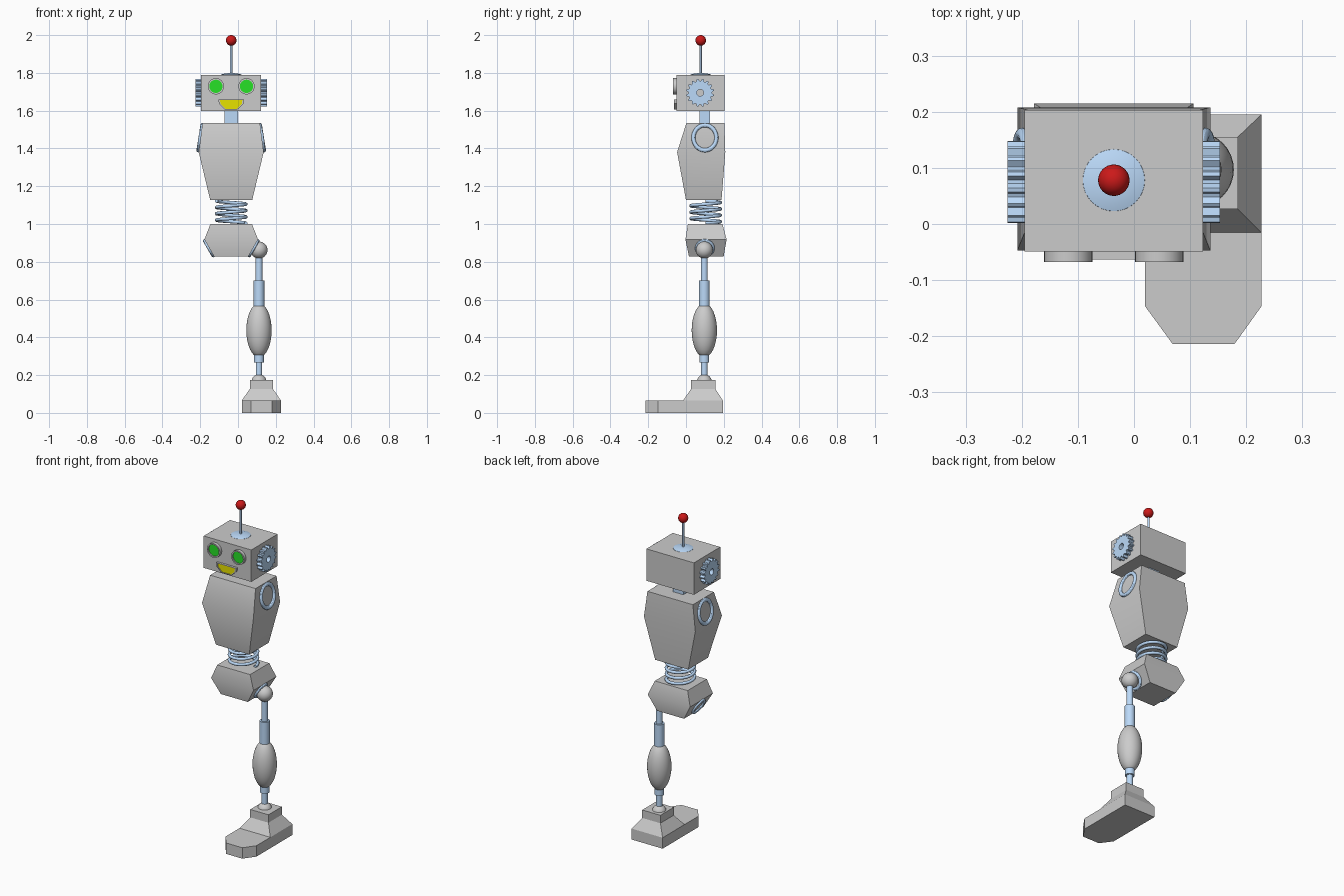
import bpy, bmesh
from math import sin, cos, pi, radians
from mathutils import Matrix, Euler, Vector

if "Cube" in bpy.data.objects:
    bpy.data.objects.remove(bpy.data.objects["Cube"])

CX, CY = -0.036, 0.10      # body axis
LX, LY = 0.111, 0.097      # leg axis


def material(name, rgb):
    m = bpy.data.materials.new(name)
    m.diffuse_color = (*rgb, 1)
    m.use_nodes = True
    m.node_tree.nodes["Principled BSDF"].inputs["Base Color"].default_value = m.diffuse_color
    return m


BLUE = material("blue", (0.50, 0.70, 0.95))
RED = material("red", (0.60, 0.01, 0.01))
GREEN = material("green", (0.02, 0.75, 0.02))
YELLOW = material("yellow", (0.80, 0.76, 0.0))


def loft(name, rings, mat=None, loc=(0, 0, 0), rot=(0, 0, 0), loop=False):
    """Skin a stack of equal-length rings; cap the ends or close into a tube."""
    bm = bmesh.new()
    vs = [[bm.verts.new(p) for p in r] for r in rings]
    n = len(vs[0])
    pairs = list(zip(vs, vs[1:])) + ([(vs[-1], vs[0])] if loop else [])
    for a, b in pairs:
        for i in range(n):
            j = (i + 1) % n
            bm.faces.new((a[i], a[j], b[j], b[i]))
    if not loop:
        bm.faces.new(vs[0])
        bm.faces.new(vs[-1])
    bmesh.ops.remove_doubles(bm, verts=bm.verts, dist=1e-5)
    bmesh.ops.recalc_face_normals(bm, faces=bm.faces)
    bm.transform(Matrix.Translation(loc) @ Euler(rot).to_matrix().to_4x4())
    me = bpy.data.meshes.new(name)
    bm.to_mesh(me)
    bm.free()
    ob = bpy.data.objects.new(name, me)
    bpy.context.collection.objects.link(ob)
    if mat:
        me.materials.append(mat)
    bpy.ops.object.select_all(action='DESELECT')
    ob.select_set(True)
    bpy.context.view_layer.objects.active = ob
    bpy.ops.object.shade_smooth_by_angle(angle=radians(30))
    return ob


def circle(r, z, n=32, sx=1.0):
    return [(sx * r * cos(2 * pi * i / n), r * sin(2 * pi * i / n), z) for i in range(n)]


def rect(x0, x1, y0, y1, z):
    return [(x0, y0, z), (x1, y0, z), (x1, y1, z), (x0, y1, z)]


def lathe(name, profile, mat=None, loc=(0, 0, 0), rot=(0, 0, 0), loop=False, sx=1.0):
    return loft(name, [circle(r, z, sx=sx) for r, z in profile], mat, loc, rot, loop)


def rod(name, r, z0, z1, x, y, mat=BLUE):
    return lathe(name, [(r, z0), (r, z1)], mat, (x, y, 0))


def ball(name, rx, rz, loc, mat=None):
    prof = [(rx * sin(pi * i / 16), -rz * cos(pi * i / 16)) for i in range(17)]
    prof[0], prof[-1] = (0, -rz), (0, rz)
    return lathe(name, prof, mat, loc)


def torus(name, R, r, loc, rot, sx=1.0):
    prof = [(R + r * cos(2 * pi * i / 12), r * sin(2 * pi * i / 12)) for i in range(12)]
    return lathe(name, prof, BLUE, loc, rot, True, sx)


# Head, neck and antenna
loft("head", [rect(CX - .159, CX + .159, -.049, .203, z) for z in (1.597, 1.79)])
loft("neck", [rect(CX - .035, CX + .035, .072, .127, z) for z in (1.52, 1.60)], BLUE)
lathe("antenna_base", [(.056, 1.787), (.055, 1.791), (.042, 1.795), (.022, 1.798), (0, 1.799)],
      BLUE, (CX, .078, 0))
rod("antenna_rod", .006, 1.79, 1.96, CX, .078)
ball("antenna_tip", .028, .028, (CX, .078, 1.972), RED)

# Eyes: hollow housings with recessed green lenses
for side, s in (("left", -1), ("right", 1)):
    at = (CX + s * .081, -.049, 1.729)
    lathe("eye_housing_" + side, [(.043, -.01), (.043, .019), (.035, .019), (.035, -.01)],
          None, at, (pi / 2, 0, 0), True)
    lathe("eye_lens_" + side, [(.036, -.005), (.036, .012)], GREEN, at, (pi / 2, 0, 0))

# Mouth: raised frame with a yellow panel
half = [(.067, .026), (.065, .004), (.034, -.026)]
shape = half + [(-x, z) for x, z in reversed(half)]


def mouth_ring(k, y):
    return [(CX + k * x, y, 1.633 + k * z) for x, z in shape]


loft("mouth_frame", [mouth_ring(1, -.04), mouth_ring(1, -.063),
                     mouth_ring(.88, -.063), mouth_ring(.88, -.04)], loop=True)
loft("mouth_panel", [mouth_ring(.89, -.04), mouth_ring(.89, -.058)], YELLOW)

# Ear gears
TEETH = 16


def gear_ring(radii, z):
    pts = []
    for i in range(TEETH * 4):
        a = 2 * pi * (i + .5) / (TEETH * 4)
        r = radii[i % 4]
        pts.append((r * cos(a), r * sin(a), z))
    return pts


tooth, hole = (.062, .074, .074, .062), (.018,) * 4
for side, s in (("left", -1), ("right", 1)):
    loft("ear_gear_" + side,
         [gear_ring(hole, 0), gear_ring(tooth, 0), gear_ring(tooth, .031), gear_ring(hole, .031)],
         BLUE, (CX + s * .158, .075, 1.695), (0, s * pi / 2, 0), True)

# Torso and pelvis
loft("torso", [rect(CX - w, CX + w, y0, y1, z) for w, y0, y1, z in
               ((.111, .0, .188, 1.126), (.172, -.047, .208, 1.38), (.152, .002, .203, 1.535))])
loft("pelvis", [rect(CX - w, CX + w, y0, y1, z) for w, y0, y1, z in
                ((.090, .016, .199, .827), (.142, -.003, .215, .918), (.110, .010, .193, 1.0))])

# Shoulder and hip socket rings
for side, s in (("left", -1), ("right", 1)):
    torus("shoulder_ring_" + side, .061, .0105, (CX + s * .163, CY, 1.457),
          (0, s * radians(81), 0), 1.1)
    torus("hip_ring_" + side, .043, .009, (CX + s * .118, CY, .872),
          (0, s * radians(120), 0), 1.05)

# Waist spring
cu = bpy.data.curves.new("waist_spring", 'CURVE')
cu.dimensions = '3D'
cu.bevel_depth, cu.bevel_resolution, cu.use_fill_caps = .009, 2, True
N, TURNS = 140, 3.5
sp = cu.splines.new('POLY')
sp.points.add(N)
for i, p in enumerate(sp.points):
    a = 2 * pi * TURNS * i / N
    p.co = (CX + .078 * cos(a), .104 + .078 * sin(a), 1.004 + .118 * i / N, 1)
cu.materials.append(BLUE)
bpy.context.collection.objects.link(bpy.data.objects.new("waist_spring", cu))

# Right leg
ball("hip_ball", .045, .045, (LX, LY, .862))
rod("thigh_rod", .018, .69, .85, LX, LY)
rod("thigh_sleeve", .028, .54, .70, LX, LY)
ball("calf", .067, .143, (LX, LY, .437))
rod("shin_sleeve", .026, .268, .33, LX, LY)
rod("shin_rod", .017, .18, .28, LX, LY)
ball("ankle_ball", .040, .040, (LX, LY, .164))

# Foot: chamfered sole plus a stepped ankle block
sole = [(.020, -.147), (.069, -.214), (.179, -.214), (.227, -.147), (.227, .195), (.020, .195)]
loft("foot_sole", [[(x, y, z) for x, y in sole] for z in (0, .066)])
loft("foot_ankle", [rect(.020, .227, -.015, .195, .066), rect(.063, .185, .027, .155, .127),
                    rect(.063, .185, .027, .155, .175)])
